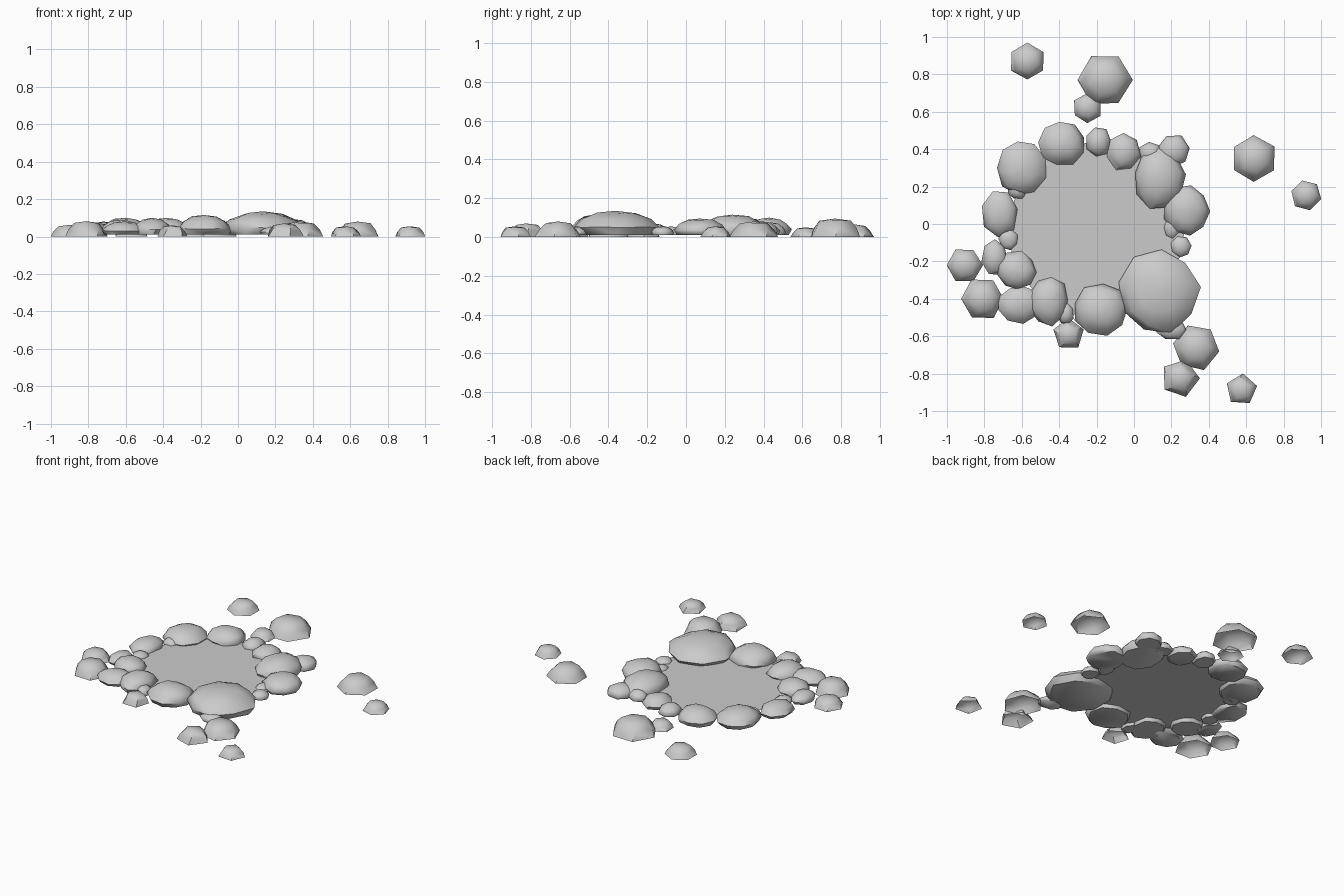
import bpy, bmesh, math, random

if "Cube" in bpy.data.objects:
    bpy.data.objects.remove(bpy.data.objects["Cube"])

random.seed(4)


def rock(name, x, y, rx, ry, h, sides, turn, profile, z0=0.0, jitter=0.0, closed=False):
    """Dome of stacked rings: profile is (radius factor, height factor) from base to top."""
    bm = bmesh.new()
    wobble = [1 + random.uniform(-jitter, jitter) for _ in range(sides)]
    rings = []
    for i, (r, z) in enumerate(profile):
        ring = []
        twist = 0.12 * i
        for k in range(sides):
            a = math.radians(turn) + 2 * math.pi * k / sides + twist
            s = r * wobble[k] * (1 + random.uniform(-jitter, jitter) * 0.5)
            dz = random.uniform(-jitter, jitter) * 0.6 * h if 0 < i else 0
            ring.append(bm.verts.new((x + rx * s * math.cos(a), y + ry * s * math.sin(a),
                                      z0 + z * (h - z0) + dz)))
        rings.append(ring)
    top = bm.verts.new((x, y, h))
    for lo, hi in zip(rings, rings[1:]):
        for k in range(sides):
            n = (k + 1) % sides
            bm.faces.new((lo[k], lo[n], hi[k]))
            bm.faces.new((lo[n], hi[n], hi[k]))
    for k in range(sides):
        bm.faces.new((rings[-1][k], rings[-1][(k + 1) % sides], top))
    if closed:
        bm.faces.new(rings[0][::-1])
    me = bpy.data.meshes.new(name)
    bm.to_mesh(me)
    bm.free()
    ob = bpy.data.objects.new(name, me)
    bpy.context.collection.objects.link(ob)
    bpy.context.view_layer.objects.active = ob
    ob.select_set(True)
    bpy.ops.object.shade_smooth_by_angle(angle=math.radians(50))
    ob.select_set(False)


# Water surface
bpy.ops.mesh.primitive_circle_add(vertices=24, radius=0.47, fill_type='NGON',
                                  location=(-0.2, -0.03, 0.03))
bpy.context.object.name = "water"

# Loose stones: x, y, radius, height, sides, turn (open underneath)
loose = [
    (-0.57, 0.87, .10, .065, 6, 90), (-0.155, 0.77, .145, .095, 6, 0),
    (-0.25, 0.62, .08, .05, 6, 90), (0.64, 0.35, .125, .08, 6, 90),
    (0.92, 0.155, .082, .055, 6, 45), (-0.905, -0.22, .095, .062, 6, 0),
    (-0.81, -0.40, .115, .082, 6, 0), (-0.35, -0.59, .085, .06, 5, 90),
    (0.33, -0.66, .125, .08, 6, 50), (0.245, -0.825, .105, .07, 5, 0),
    (0.575, -0.885, .086, .055, 5, 85),
]
dome = [(1, 0), (.84, .47), (.58, .88)]
for i, (x, y, r, h, n, t) in enumerate(loose):
    rock(f"loose_stone_{i + 1}", x, y, r, r, h, n, t, dome, jitter=0.03)

# Rim stones around the water: x, y, radius x, radius y, height
rim = [
    (0.135, -0.365, .215, .225, .135), (-0.18, -0.46, .15, .14, .115),
    (-0.46, -0.41, .11, .13, .10), (-0.61, -0.43, .12, .10, .08),
    (-0.63, -0.25, .11, .105, .09), (-0.745, -0.18, .07, .10, .07),
    (-0.67, -0.08, .055, .06, .055), (-0.72, 0.06, .10, .13, .08),
    (-0.625, 0.18, .055, .05, .06), (-0.60, 0.30, .135, .15, .10),
    (-0.385, 0.43, .125, .12, .10), (-0.19, 0.44, .07, .08, .075),
    (-0.055, 0.385, .09, .10, .08), (0.135, 0.24, .135, .17, .115),
    (0.21, 0.39, .09, .09, .08), (0.09, 0.38, .065, .06, .07),
    (0.28, 0.07, .125, .135, .095), (0.20, -0.02, .045, .06, .05),
    (0.25, -0.12, .06, .06, .055), (0.20, -0.56, .085, .06, .055),
    (-0.365, -0.48, .045, .06, .06),
]
boulder = [(.88, 0), (1, .3), (.82, .65), (.48, .9)]
for i, (x, y, rx, ry, h) in enumerate(rim):
    rock(f"rim_stone_{i + 1}", x, y, rx, ry, h, 9 if rx > .1 else 7, 37 * i, boulder,
         z0=0.01, jitter=0.06, closed=True)
